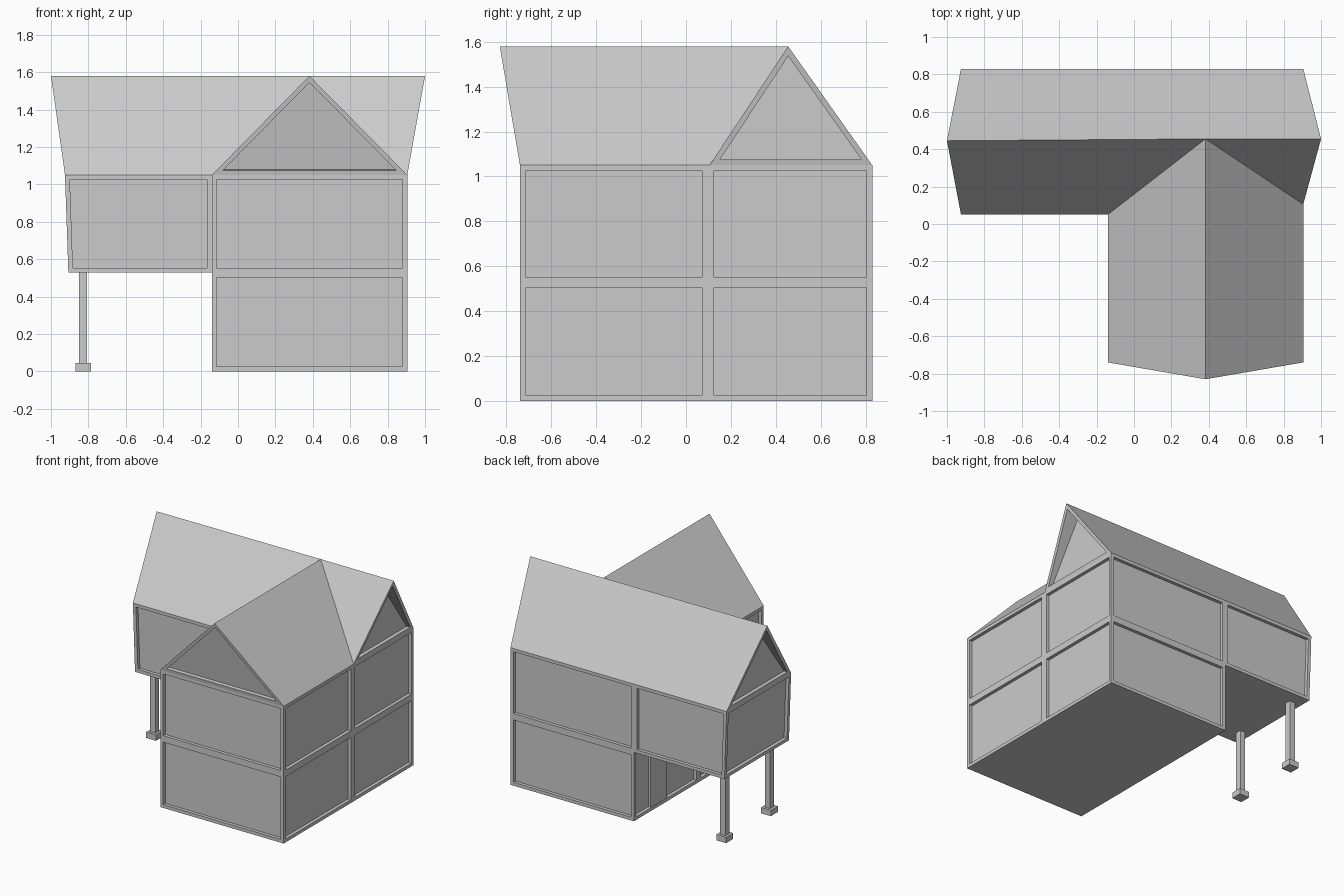
import bpy, bmesh
from mathutils import Vector as V

if "Cube" in bpy.data.objects:
    bpy.data.objects.remove(bpy.data.objects["Cube"])

FRAME, DEPTH = 0.025, 0.025
MID, EAVE, TOP = 0.5275, 1.05, 1.58
L, M, R = -0.92, -0.14, 0.905           # wall lines across the width
F, B = -0.74, 0.83                      # front and back wall lines
VL, VR = 0.05, 0.105                    # side wing wall / valley foot lines


def add_face(bm, pts, out):
    pts = [V(p) for p in pts]
    n = (pts[1] - pts[0]).cross(pts[2] - pts[1])
    if n.dot(V(out)) < 0:
        pts.reverse()
    bm.faces.new([bm.verts.new(p) for p in pts])


def panel(bm, pts, out, flat_x=None):
    """Flat frame around a recessed panel; flat_x makes the panel upright."""
    pts = [V(p) for p in pts]
    n = (pts[1] - pts[0]).cross(pts[2] - pts[1]).normalized()
    if n.dot(V(out)) < 0:
        pts.reverse()
        n = -n
    k = len(pts)
    rim, deep = [], []
    for i, p in enumerate(pts):
        u = (pts[i - 1] - p).normalized()
        v = (pts[(i + 1) % k] - p).normalized()
        q = p + (u + v) * FRAME / u.cross(v).length
        rim.append(q)
        deep.append(q - n * DEPTH if flat_x is None else V((flat_x, q.y, q.z)))
    for i in range(k):
        j = (i + 1) % k
        for a, b in ((pts, rim), (rim, deep)):
            bm.faces.new([bm.verts.new(p) for p in (a[i], a[j], b[j], b[i])])
    bm.faces.new([bm.verts.new(p) for p in deep])


def finish(bm, name):
    bmesh.ops.remove_doubles(bm, verts=bm.verts, dist=1e-4)
    me = bpy.data.meshes.new(name)
    bm.to_mesh(me)
    bm.free()
    ob = bpy.data.objects.new(name, me)
    bpy.context.collection.objects.link(ob)


def wall_x(bm, x, y0, y1, z0, z1, s, x_top=None):
    t = x if x_top is None else x_top
    panel(bm, [(x, y0, z0), (x, y1, z0), (t, y1, z1), (t, y0, z1)], (s, 0, 0))


def wall_y(bm, y, x0, x1, z0, z1, s, x0_top=None):
    t = x0 if x0_top is None else x0_top
    panel(bm, [(x0, y, z0), (x1, y, z0), (x1, y, z1), (t, y, z1)], (0, s, 0))


def box(name, x0, x1, y0, y1, z0, z1):
    bm = bmesh.new()
    bmesh.ops.create_cube(bm, size=1)
    for v in bm.verts:
        v.co = V(((x0 + x1) / 2 + v.co.x * (x1 - x0),
                  (y0 + y1) / 2 + v.co.y * (y1 - y0),
                  (z0 + z1) / 2 + v.co.z * (z1 - z0)))
    finish(bm, name)


# framed walls, two storeys
bm = bmesh.new()
LB, LT = -0.907, -0.925                 # leaning end wall of the raised wing
for z0, z1 in ((0, MID), (MID, EAVE)):
    wall_y(bm, F, M, R, z0, z1, -1)
    wall_y(bm, B, M, R, z0, z1, 1)
    wall_x(bm, R, F, 0.0975, z0, z1, 1)
    wall_x(bm, R, 0.0975, B, z0, z1, 1)
    wall_x(bm, M, F, VL, z0, z1, -1)
wall_x(bm, M, VL, B, 0, MID, -1)

# raised side wing
wall_y(bm, VL, LB, M, MID, EAVE, -1, LT)
wall_y(bm, B, LB, M, MID, EAVE, 1, LT)
wall_x(bm, LB, VL, B, MID, EAVE, -1, LT)

# undersides
add_face(bm, [(M, F, 0), (R, F, 0), (R, B, 0), (M, B, 0)], (0, 0, -1))
add_face(bm, [(LB, VL, MID), (M, VL, MID), (M, B, MID), (LB, B, MID)], (0, 0, -1))
finish(bm, "walls")

# gables leaning out to the ridge ends
ridge_l, ridge_r = (-1, 0.445, TOP), (1, 0.455, TOP)
ridge_f, peak = (0.382, -0.83, TOP), (0.382, 0.455, TOP)
bm = bmesh.new()
panel(bm, [(M, F, EAVE), (R, F, EAVE), ridge_f], (0, -1, 0))
panel(bm, [(R, VR, EAVE), (R, B, EAVE), ridge_r], (1, 0, 0), R - DEPTH)
panel(bm, [(LT, VL, EAVE), (LT, B, EAVE), ridge_l], (-1, 0, 0), LT + DEPTH)
finish(bm, "gables")

# crossing roofs
bm = bmesh.new()
vl, vr = (M, VL, EAVE), (R, VR, EAVE)
for f in ([(LT, B, EAVE), (R, B, EAVE), ridge_r, peak, ridge_l],
          [(LT, VL, EAVE), vl, peak, ridge_l],
          [vr, ridge_r, peak],
          [(M, F, EAVE), ridge_f, peak, vl],
          [(R, F, EAVE), vr, peak, ridge_f]):
    add_face(bm, f, (0, 0, 1))
finish(bm, "roof")

# posts on square feet
for i, y in enumerate((0.175, 0.715)):
    box(f"post_{i}", -0.851, -0.806, y - 0.023, y + 0.023, 0.04, MID)
    box(f"post_foot_{i}", -0.87, -0.787, y - 0.042, y + 0.042, 0, 0.045)

# door under the raised wing
box("door", M + 0.005, M + DEPTH, 0.42, 0.62, 0.025, 0.45)
